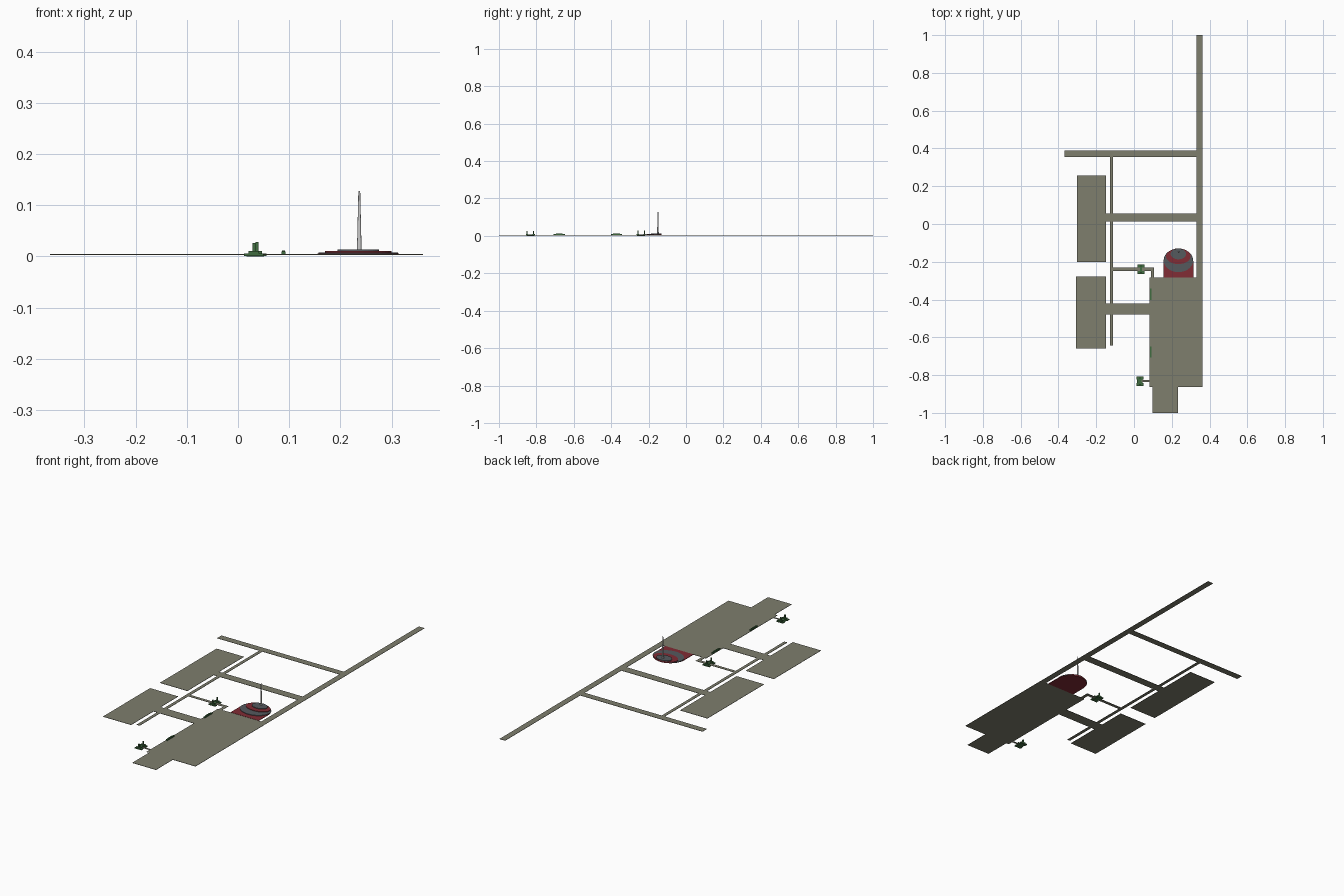
import bpy, bmesh
from math import sin, cos, pi

if "Cube" in bpy.data.objects:
    bpy.data.objects.remove(bpy.data.objects["Cube"])


def material(name, rgb):
    m = bpy.data.materials.new(name)
    m.diffuse_color = (*rgb, 1)
    m.use_nodes = True
    m.node_tree.nodes["Principled BSDF"].inputs["Base Color"].default_value = m.diffuse_color
    return m


PAVING = material("paving", (0.21, 0.21, 0.155))
RED = material("red_paint", (0.22, 0.025, 0.035))
SLATE = material("slate_paint", (0.09, 0.1, 0.11))
GREEN = material("green_paint", (0.05, 0.15, 0.05))


def prism(name, pts, z0, z1, mat=None):
    """Extrude an outline in the ground plane from z0 to z1."""
    bm = bmesh.new()
    face = bm.faces.new([bm.verts.new((x, y, z0)) for x, y in pts])
    ext = bmesh.ops.extrude_face_region(bm, geom=[face])
    for v in ext["geom"]:
        if isinstance(v, bmesh.types.BMVert):
            v.co.z = z1
    bmesh.ops.recalc_face_normals(bm, faces=bm.faces)
    me = bpy.data.meshes.new(name)
    bm.to_mesh(me)
    bm.free()
    ob = bpy.data.objects.new(name, me)
    bpy.context.collection.objects.link(ob)
    if mat:
        me.materials.append(mat)
    return ob


def box(name, x0, x1, y0, y1, z0, z1, mat=None):
    return prism(name, [(x0, y0), (x1, y0), (x1, y1), (x0, y1)], z0, z1, mat)


def ellipse(cx, cy, rx, ry, a0=0, a1=2 * pi, n=40):
    return [(cx + rx * cos(a0 + (a1 - a0) * i / n),
             cy + ry * sin(a0 + (a1 - a0) * i / n)) for i in range(n)]


# Flat roads, plaza, lots and footpaths
slabs = {
    "main_road": (0.33, 0.362, -0.282, 1.0),
    "north_road": (-0.367, 0.33, 0.355, 0.39),
    "middle_road": (-0.147, 0.33, 0.012, 0.055),
    "south_road": (-0.147, 0.083, -0.478, -0.42),
    "west_lane": (-0.127, -0.110, -0.643, 0.355),
    "northwest_lot": (-0.303, -0.147, -0.202, 0.258),
    "southwest_lot": (-0.307, -0.147, -0.66, -0.277),
    "plaza": (0.083, 0.362, -0.863, -0.282),
    "plaza_extension": (0.098, 0.233, -1.0, -0.863),
    "garden_path": (-0.110, 0.107, -0.248, -0.231),
    "garden_path_turn": (0.090, 0.107, -0.282, -0.248),
    "south_path": (0.04, 0.083, -0.837, -0.827),
}
for name, (x0, x1, y0, y1) in slabs.items():
    box(name, x0, x1, y0, y1, 0.003, 0.0045, PAVING)

# Stepped stage: rounded apron, then terraces that all touch at the back
CX = 0.235
apron = [(CX - 0.08, -0.282), (CX + 0.08, -0.282)]
apron += ellipse(CX, -0.209, 0.08, 0.08, 0, pi) + [(CX - 0.08, -0.209)]
prism("stage_apron", apron, 0.003, 0.0055, RED)
for i, (rx, front, top, mat) in enumerate([(0.078, -0.255, 0.008, SLATE),
                                           (0.065, -0.212, 0.0105, RED),
                                           (0.041, -0.187, 0.0135, SLATE)]):
    back = -0.13
    prism(f"stage_terrace_{i + 1}",
          ellipse(CX, (front + back) / 2, rx, (back - front) / 2), 0.0045, top, mat)

# Tapered mast
bpy.ops.mesh.primitive_cone_add(vertices=12, radius1=0.0045, radius2=0.0018,
                                depth=0.115, location=(0.237, -0.15, 0.0705))
mast = bpy.context.object
mast.name = "mast"
bpy.ops.object.shade_smooth_by_angle()

# Two small green pavilions with stepped twin towers
for n, (px, py, h) in enumerate([(0.037, -0.24, 0.028), (0.031, -0.832, 0.026)]):
    def part(name, dy, wx, wy, z0, z1):
        box(f"pavilion_{n + 1}_{name}", px - wx, px + wx, py + dy - wy, py + dy + wy, z0, z1, GREEN)
    part("base", 0, 0.014, 0.022, 0.0, 0.003)
    part("link", 0, 0.006, 0.012, 0.003, 0.007)
    for side, dy in (("south", -0.0175), ("north", 0.0175)):
        part(side + "_step", dy, 0.019, 0.008, 0.001, 0.006)
        part(side + "_block", dy, 0.010, 0.006, 0.006, 0.011)
        part(side + "_tower", dy, 0.003, 0.003, 0.011, h)

# Low hedges along the plaza edge
for n, y in enumerate((-0.372, -0.678)):
    box(f"hedge_{n + 1}", 0.085, 0.093, y - 0.03, y + 0.03, 0.0045, 0.0095, GREEN)
    box(f"hedge_{n + 1}_crown", 0.086, 0.092, y - 0.018, y + 0.018, 0.0095, 0.012, GREEN)
